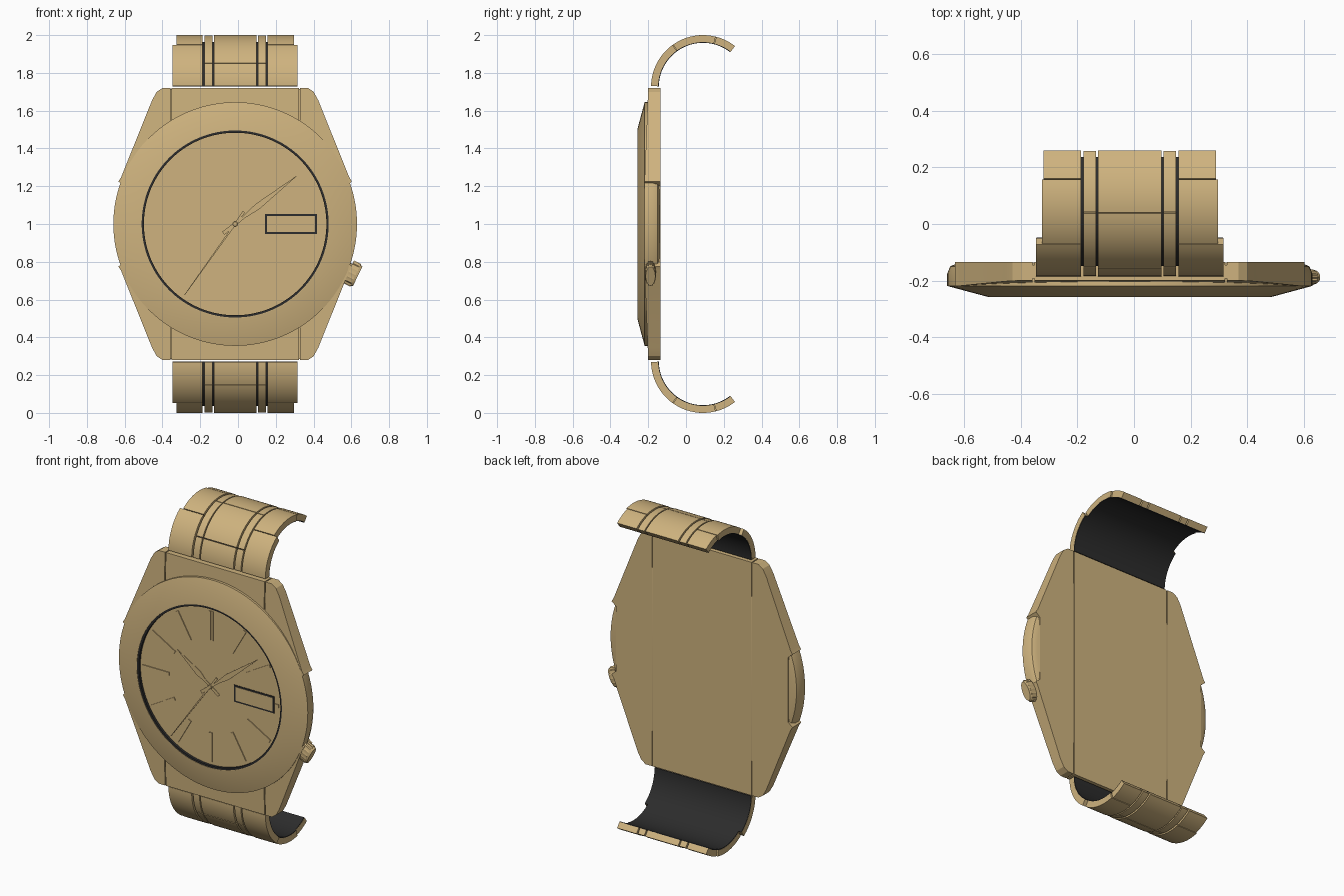
import bpy, bmesh
from math import sin, cos, radians, pi

cube = bpy.data.objects.get("Cube")
if cube:
    bpy.data.objects.remove(cube, do_unlink=True)

CX, CZ = -0.015, 1.0          # centre of the watch face
parts = []


def material(name, rgb, rough):
    m = bpy.data.materials.new(name)
    m.use_nodes = True
    m.diffuse_color = (*rgb, 1)
    bsdf = m.node_tree.nodes["Principled BSDF"]
    bsdf.inputs["Base Color"].default_value = (*rgb, 1)
    bsdf.inputs["Roughness"].default_value = rough
    return m


GOLD = material("gold", (0.62, 0.45, 0.21), 0.5)
BLACK = material("black", (0.025, 0.025, 0.025), 0.6)


def finish(name, bm, mat):
    bmesh.ops.recalc_face_normals(bm, faces=bm.faces)
    me = bpy.data.meshes.new(name)
    bm.to_mesh(me)
    bm.free()
    me.materials.append(mat)
    ob = bpy.data.objects.new(name, me)
    bpy.context.collection.objects.link(ob)
    parts.append(ob)
    return ob


def solid(name, ring_a, ring_b, mat):
    """Closed solid between two matching outlines."""
    bm = bmesh.new()
    a = [bm.verts.new(p) for p in ring_a]
    b = [bm.verts.new(p) for p in ring_b]
    bm.faces.new(a)
    bm.faces.new(b)
    for i in range(len(a)):
        j = (i + 1) % len(a)
        bm.faces.new((a[i], a[j], b[j], b[i]))
    return finish(name, bm, mat)


def plate(name, pts, front, back, mat):
    """Flat plate in the face plane, points relative to the face centre."""
    return solid(name, [(CX + x, front, CZ + z) for x, z in pts],
                 [(CX + x, back, CZ + z) for x, z in pts], mat)


def rect(x0, x1, z0, z1):
    return [(x0, z0), (x1, z0), (x1, z1), (x0, z1)]


def turned(pts, angle):
    """Rotate (along, across) points so 'along' points at the clock angle."""
    s, c = sin(radians(angle)), cos(radians(angle))
    return [(u * s + v * c, u * c - v * s) for u, v in pts]


def lathe(name, profile, mat, closed=False, n=128):
    """Revolve (radius, y) points about the face axis."""
    bm = bmesh.new()
    rings = []
    for r, y in profile:
        if r == 0:
            rings.append([bm.verts.new((CX, y, CZ))] * n)
        else:
            rings.append([bm.verts.new((CX + r * cos(2 * pi * i / n), y,
                                        CZ + r * sin(2 * pi * i / n))) for i in range(n)])
    pairs = list(zip(rings, rings[1:]))
    if closed:
        pairs.append((rings[-1], rings[0]))
    for p, q in pairs:
        for i in range(n):
            j = (i + 1) % n
            bm.faces.new(list(dict.fromkeys((p[i], p[j], q[j], q[i]))))
    return finish(name, bm, mat)


# Round case with sloped bezel, dark rim and recessed dial
lathe("round_case_and_bezel",
      [(0, -0.1365), (0.605, -0.1365), (0.635, -0.15), (0.645, -0.175), (0.645, -0.219),
       (0.5, -0.258), (0.495, -0.258), (0.495, -0.225), (0, -0.225)], GOLD)
lathe("dial_rim", [(0.483, -0.23), (0.483, -0.2555), (0.496, -0.2555), (0.496, -0.23)],
      BLACK, closed=True)
lathe("dial", [(0, -0.24), (0.486, -0.24), (0.486, -0.23), (0, -0.23)], GOLD)

# Case body: sloped middle and side lugs, above and below
BACK = -0.135
WING = [(0.343, 0.72), (0.385, 0.72), (0.415, 0.70), (0.44, 0.655), (0.605, 0.245),
        (0.618, 0.225), (0.588, 0.2), (0.588, 0), (0.343, 0)]


def case_piece(name, pts, t):
    front = [(CX + x, -0.2 - 0.04 * (0.72 - z), CZ + t * z) for x, z in pts]
    solid(name, front, [(x, BACK, z) for x, _, z in front], GOLD)


for t, level in ((1, "upper"), (-1, "lower")):
    case_piece(level + "_case_middle", rect(-0.337, 0.337, 0, 0.72), t)
    for s, side in ((1, "left"), (-1, "right")):
        case_piece(f"{level}_{side}_lug", [(s * x, z) for x, z in WING], t)
    plate(level + "_lug_joint", rect(-0.36, 0.36, t * 0.5, t * 0.715), -0.192, -0.145, GOLD)

# Crown: flattened ridged knob on a short stem
axis = radians(-26)


def crown_ring(along, size, ridge=0.0, n=32):
    out = []
    for i in range(n):
        k = size * (1 - ridge * (i % 2))
        v, w = 0.066 * k * cos(2 * pi * i / n), 0.03 * k * sin(2 * pi * i / n)
        out.append((CX + 0.645 + along * cos(axis) - v * sin(axis), -0.188 + w,
                    CZ - 0.275 + along * sin(axis) + v * cos(axis)))
    return out


solid("crown_stem", crown_ring(-0.1, 0.7), crown_ring(-0.04, 0.7), GOLD)
solid("crown", crown_ring(-0.05, 1, 0.08), crown_ring(-0.008, 1, 0.08), GOLD)
solid("crown_cap", crown_ring(-0.01, 0.95), crown_ring(0.004, 0.85), GOLD)

# Hour markers
for hour in range(12):
    angle = hour * 30
    if hour == 0:
        bars = [(-0.009, 0.007), (0.009, 0.007)]
    else:
        bars = [(0, 0.010)]
    start, end = (0.437, 0.462) if hour == 3 else (0.285, 0.465)
    for v, w in bars:
        plate(f"hour_marker_{hour}", turned(rect(start, end, v - w, v + w), angle),
              -0.2455, -0.238, GOLD)

# Day and date window
plate("window_frame", rect(0.158, 0.432, -0.052, 0.052), -0.243, -0.238, BLACK)
plate("window_panel", rect(0.168, 0.422, -0.042, 0.042), -0.2445, -0.238, GOLD)

# Hands, as outlines symmetric about their length
HANDS = [
    ("hour_hand", -53.5, -0.247, [(-0.07, 0.010), (0.05, 0.008), (0.1, 0.019), (0.28, 0.001)]),
    ("minute_hand", 52, -0.250, [(-0.08, 0.010), (0.06, 0.007), (0.15, 0.017), (0.413, 0.001)]),
    ("second_hand", 215.5, -0.253, [(-0.08, 0.007), (0.0, 0.005), (0.46, 0.0015)]),
]
for name, angle, y, half in HANDS:
    outline = half + [(u, -v) for u, v in reversed(half)]
    plate(name, turned(outline, angle), y, y + 0.0025, GOLD)
lathe("hand_pin", [(0, -0.256), (0.011, -0.256), (0.013, -0.254), (0.013, -0.238)], GOLD, n=24)


# Bracelet: curved links over a dark lining
def arc_link(name, x0, x1, a0, a1, r0, r1, t, mat):
    n = max(2, round(abs(a0 - a1) / 3))
    angles = [radians(a0 + (a1 - a0) * i / n) for i in range(n + 1)]
    path = [(r1, a) for a in angles] + [(r0, a) for a in reversed(angles)]
    yz = [(0.09 + r * cos(a), CZ + t * (0.725 + r * sin(a))) for r, a in path]
    solid(name, [(CX + x0, y, z) for y, z in yz], [(CX + x1, y, z) for y, z in yz], mat)


START, END, GAP = 179, 52, 0.8
OUTER_ROWS = [(START, 126, 0.331), (126, 76, 0.311), (76, END, 0.304)]
INNER_ROWS = [(START, 153, 0), (153, 101, 0), (101, END, 0)]
for t, level in ((1, "upper"), (-1, "lower")):
    for row, (a0, a1, half) in enumerate(OUTER_ROWS):
        top = a0 - (GAP if row else 0)
        arc_link(f"{level}_lining_{row}", -half + 0.001, half - 0.001, a0, a1,
                 0.234, 0.239, t, BLACK)
        for s, side in ((1, "left"), (-1, "right")):
            arc_link(f"{level}_{side}_outer_link_{row}", s * 0.172, s * half, top, a1,
                     0.238, 0.275, t, GOLD)
    for row, (a0, a1, _) in enumerate(INNER_ROWS):
        top = a0 - (GAP if row else 0)
        arc_link(f"{level}_middle_link_{row}", -0.112, 0.112, top, a1, 0.238, 0.275, t, GOLD)
        for s, side in ((1, "left"), (-1, "right")):
            arc_link(f"{level}_{side}_thin_link_{row}", s * 0.12, s * 0.163, top, a1,
                     0.238, 0.273, t, GOLD)

# Smooth the curves and keep the edges sharp
bpy.ops.object.select_all(action="DESELECT")
for ob in parts:
    ob.select_set(True)
bpy.context.view_layer.objects.active = parts[0]
bpy.ops.object.shade_smooth_by_angle(angle=radians(25))
